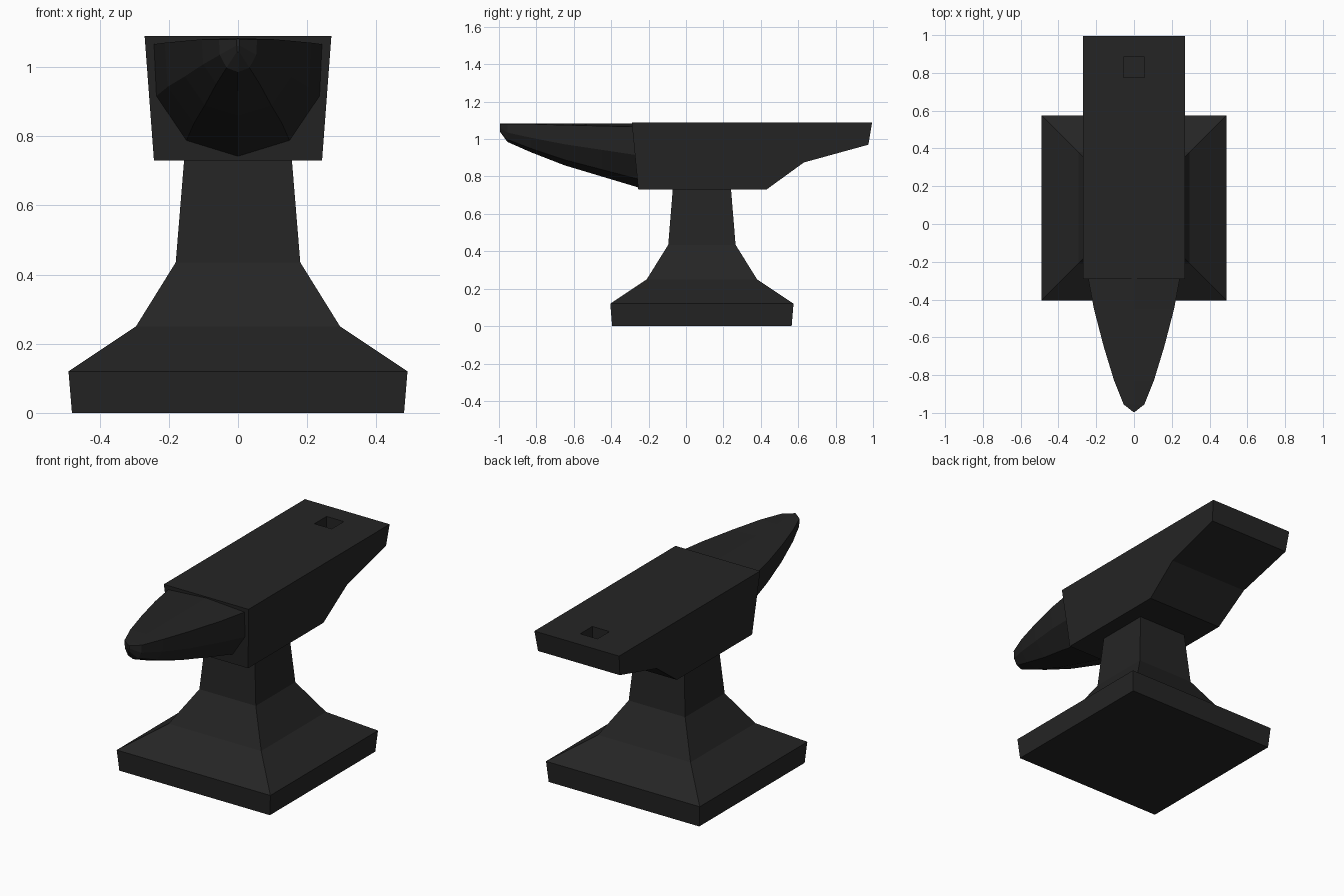
import bpy, bmesh

if "Cube" in bpy.data.objects:
    bpy.data.objects.remove(bpy.data.objects["Cube"], do_unlink=True)

iron = bpy.data.materials.new("dark_iron")
iron.use_nodes = True
COLOUR = (0.018, 0.018, 0.018, 1)
iron.diffuse_color = COLOUR
iron.node_tree.nodes["Principled BSDF"].inputs["Base Color"].default_value = COLOUR


def loft(name, rings):
    """Skin a list of equal-length rings and cap both ends."""
    bm = bmesh.new()
    loops = [[bm.verts.new(p) for p in ring] for ring in rings]
    for a, b in zip(loops, loops[1:]):
        for i in range(len(a)):
            j = (i + 1) % len(a)
            bm.faces.new((a[i], a[j], b[j], b[i]))
    bm.faces.new(loops[0])
    bm.faces.new(loops[-1])
    bmesh.ops.recalc_face_normals(bm, faces=bm.faces)
    mesh = bpy.data.meshes.new(name)
    bm.to_mesh(mesh)
    bm.free()
    mesh.materials.append(iron)
    obj = bpy.data.objects.new(name, mesh)
    bpy.context.collection.objects.link(obj)
    return obj


def rect(half_x, half_y, z, cy):
    return [(sx * half_x, cy + sy * half_y, z)
            for sx, sy in ((-1, -1), (1, -1), (1, 1), (-1, 1))]


# Stepped pedestal: half width, height
STEPS = [(0.48, 0), (0.49, 0.12), (0.295, 0.25), (0.18, 0.435), (0.155, 0.74)]
loft("pedestal", [rect(h, h, z, 0.085) for h, z in STEPS])

# Body: side profile, narrowing towards the underside
PROFILE = [(-0.29, 1.09), (0.995, 1.09), (0.975, 0.97),
           (0.63, 0.875), (0.43, 0.73), (-0.255, 0.73)]


def body_side(sign):
    return [(sign * (0.243 + 0.075 * (z - 0.73)), y, z) for y, z in PROFILE]


body = loft("body", [body_side(-1), body_side(1)])

# Square tool hole in the heel
cutter = loft("hole_cutter", [rect(0.055, 0.055, z, 0.83) for z in (1.02, 1.2)])
cutter.hide_render = True
cutter.hide_viewport = True
cutter.display_type = 'WIRE'
cut = body.modifiers.new("tool_hole", 'BOOLEAN')
cut.operation = 'DIFFERENCE'
cut.solver = 'EXACT'
cut.object = cutter
bpy.context.view_layer.objects.active = body
body.select_set(True)
bpy.ops.object.modifier_apply(modifier=cut.name)
bpy.data.objects.remove(cutter, do_unlink=True)

# Horn: y, half width, shoulder height, underside height
HORN = [(-0.25, 0.25, 1.065, 0.74), (-0.45, 0.212, 1.07, 0.80),
        (-0.65, 0.16, 1.075, 0.86), (-0.83, 0.105, 1.08, 0.93),
        (-0.955, 0.055, 1.08, 0.985), (-0.995, 0.004, 1.08, 1.04)]


def horn_ring(y, w, shoulder, low):
    drop = 1.085 - low
    right = [(w, shoulder), (0.96 * w, 1.085 - 0.5 * drop), (0.6 * w, 1.085 - 0.87 * drop)]
    left = [(-x, z) for x, z in reversed(right)]
    return [(x, y, z) for x, z in [(0, 1.083)] + right + [(0, low)] + left]


loft("horn", [horn_ring(*r) for r in HORN])
